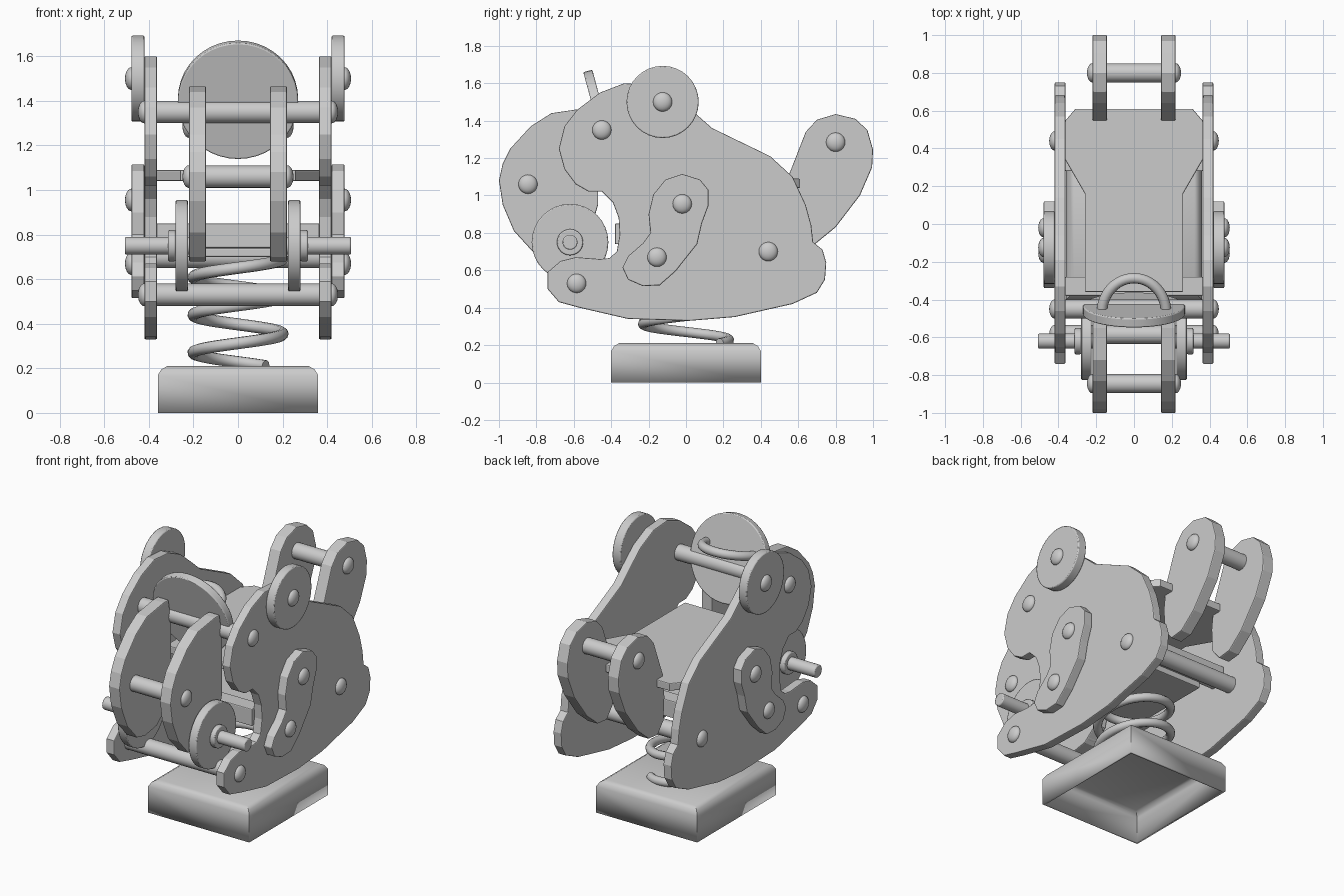
import bpy, bmesh, math
from mathutils import Vector

cube = bpy.data.objects.get("Cube")
if cube:
    bpy.data.objects.remove(cube, do_unlink=True)

grey = bpy.data.materials.new("plain_grey")
grey.use_nodes = True
COLOUR = (0.6, 0.6, 0.6, 1)
grey.diffuse_color = COLOUR
grey.node_tree.nodes["Principled BSDF"].inputs["Base Color"].default_value = COLOUR


def finish(bm, name, bevel=0, smooth=False):
    bmesh.ops.recalc_face_normals(bm, faces=bm.faces)
    mesh = bpy.data.meshes.new(name)
    bm.to_mesh(mesh)
    bm.free()
    mesh.materials.append(grey)
    ob = bpy.data.objects.new(name, mesh)
    bpy.context.collection.objects.link(ob)
    if smooth:
        bpy.ops.object.select_all(action='DESELECT')
        ob.select_set(True)
        bpy.context.view_layer.objects.active = ob
        bpy.ops.object.shade_smooth_by_angle(angle=math.radians(35))
    if bevel:
        mod = ob.modifiers.new("soft_edges", 'BEVEL')
        mod.width, mod.segments, mod.angle_limit = bevel, 2, math.radians(50)
    return ob


def prism(name, points, start, depth, bevel=0.006, smooth=False):
    """Extrude an outline (3D points) along a depth vector."""
    bm = bmesh.new()
    face = bm.faces.new([bm.verts.new(Vector(p) + Vector(start)) for p in points])
    ext = bmesh.ops.extrude_face_region(bm, geom=[face])["geom"]
    moved = [v for v in ext if isinstance(v, bmesh.types.BMVert)]
    bmesh.ops.translate(bm, verts=moved, vec=depth)
    return finish(bm, name, bevel, smooth)


def side_pair(name, outline, x0, x1, smooth=False):
    """Matching upright plates on both sides, outline in (y, z)."""
    for label, s in (("left", 1), ("right", -1)):
        prism(f"{label}_{name}", [(0, y, z) for y, z in outline],
              (s * x0, 0, 0), (s * (x1 - x0), 0, 0), smooth=smooth)


def circle(y, z, r, n=32):
    return [(y + r * math.cos(math.tau * i / n), z + r * math.sin(math.tau * i / n))
            for i in range(n)]


def rod(name, y, z, r, x0, x1):
    prism(name, [(0, a, b) for a, b in circle(y, z, r, 24)], (x0, 0, 0), (x1 - x0, 0, 0), 0.003, True)


def caps(name, y, z, x):
    """Domed bolt caps on both outer faces."""
    for label, s in (("left", 1), ("right", -1)):
        bm = bmesh.new()
        bmesh.ops.create_uvsphere(bm, u_segments=20, v_segments=12, radius=0.051)
        bmesh.ops.scale(bm, verts=bm.verts, vec=(0.57, 1, 1))
        bmesh.ops.translate(bm, verts=bm.verts, vec=(s * x, y, z))
        finish(bm, f"{label}_{name}_cap", smooth=True)


def tube(name, path, r):
    curve = bpy.data.curves.new(name, 'CURVE')
    curve.dimensions, curve.bevel_depth, curve.bevel_resolution = '3D', r, 3
    curve.use_fill_caps = True
    spline = curve.splines.new('POLY')
    spline.points.add(len(path) - 1)
    for point, co in zip(spline.points, path):
        point.co = (*co, 1)
    spline.use_smooth = True
    curve.materials.append(grey)
    ob = bpy.data.objects.new(name, curve)
    bpy.context.collection.objects.link(ob)


# Hollow base box, open underneath, with softened top edges
bm = bmesh.new()
bmesh.ops.create_cube(bm, size=1)
bmesh.ops.scale(bm, verts=bm.verts, vec=(0.72, 0.8, 0.21))
bmesh.ops.translate(bm, verts=bm.verts, vec=(0, 0, 0.105))
bmesh.ops.delete(bm, geom=[f for f in bm.faces if f.normal.z < -0.9], context='FACES')
top = [e for e in bm.edges if all(v.co.z > 0.2 for v in e.verts)]
bmesh.ops.bevel(bm, geom=top, offset=0.042, segments=2, affect='EDGES', profile=0.4)
base = finish(bm, "base_box", smooth=True)
wall = base.modifiers.new("wall", 'SOLIDIFY')
wall.thickness, wall.offset = 0.02, -1

# Coil spring
turns, steps = 2.9, 120
tube("spring", [(0.2 * math.cos(a), 0.23 * math.sin(a), 0.21 + 0.49 * i / steps)
                for i in range(steps + 1)
                for a in [math.tau * turns * i / steps + 0.9]], 0.027)

# Spring mount under the seat
def box(name, x, y0, y1, z0, z1):
    prism(name, [(-x, y0, z0), (x, y0, z0), (x, y1, z0), (-x, y1, z0)], (0, 0, 0), (0, 0, z1 - z0))

box("spring_plate", 0.25, -0.3, 0.3, 0.7, 0.74)
for label, s in (("front", -1), ("rear", 1)):
    box(label + "_cross_bar", 0.365, s * 0.33 - 0.05, s * 0.33 + 0.05, 0.74, 0.85)

# Flat seat, wide at the rear
half = [(0.26, -0.36), (0.26, 0.16), (0.37, 0.35), (0.37, 0.54), (0.31, 0.61)]
prism("seat", [(x, y, 0) for x, y in half] + [(-x, y, 0) for x, y in reversed(half)],
      (0, 0, 1.04), (0, 0, 0.05))

# Large body side panels
body = [(-.74, .50), (-.68, .43), (-.57, .40), (-.31, .34), (.02, .33), (.26, .35),
        (.57, .42), (.70, .48), (.743, .55), (.75, .64), (.73, .71), (.68, .75),
        (.67, .84), (.64, .95), (.57, 1.10), (.45, 1.21), (.14, 1.36), (.06, 1.43),
        (-.06, 1.53), (-.19, 1.59), (-.33, 1.60), (-.46, 1.55), (-.58, 1.46),
        (-.65, 1.37), (-.68, 1.25), (-.65, 1.14), (-.59, 1.06), (-.52, 1.02),
        (-.45, 1.02), (-.39, .96), (-.36, .88), (-.355, .79), (-.37, .70), (-.41, .665),
        (-.46, .66), (-.59, .67), (-.67, .65), (-.74, .59)]
side_pair("body_panel", body, 0.363, 0.42)

# Leg plates and round ears on the outside
leg = [(-.11, 1.085), (-.02, 1.115), (.075, 1.085), (.12, 1.03), (.12, .945),
       (.085, .85), (.06, .74), (-.055, .595), (-.14, .52), (-.23, .515), (-.31, .55),
       (-.34, .615), (-.31, .675), (-.23, .745), (-.19, .80), (-.2, .90), (-.175, 1.005)]
side_pair("leg_plate", leg, 0.42, 0.478)
side_pair("ear", circle(-.125, 1.5, .193), 0.42, 0.478, True)

# Inner nose plates and tail plates
nose = [(-1, 1.08), (-.98, .95), (-.92, .81), (-.82, .70), (-.74, .68), (-.62, .70),
        (-.52, .78), (-.47, .95), (-.47, 1.3), (-.5, 1.465), (-.55, 1.465), (-.72, 1.44),
        (-.83, 1.37), (-.94, 1.25), (-.98, 1.17)]
side_pair("nose_plate", nose, 0.143, 0.22)
tail = [(.55, 1.11), (.64, 1.34), (.70, 1.405), (.80, 1.435), (.905, 1.41), (.97, 1.35),
        (1, 1.245), (.995, 1.15), (.93, 1), (.80, .83), (.69, .74), (.6, .73),
        (.54, .8), (.53, .95)]
side_pair("tail_plate", tail, 0.143, 0.22)

# Foot discs with collars and foot pegs
side_pair("foot_disc", circle(-.62, .75, .205), 0.225, 0.28, True)
side_pair("peg_collar", circle(-.62, .75, .07), 0.28, 0.314, True)
side_pair("foot_peg", circle(-.62, .75, .04), 0.15, 0.507, True)

# Cross rods and bolt caps
for name, y, z, x in (("neck", -.45, 1.35, .42), ("lower_front", -.585, .53, .42),
                      ("lower_rear", .44, .70, .42), ("nose", -.845, 1.06, .22),
                      ("tail", .80, 1.285, .22)):
    rod(name + "_rod", y, z, 0.05, -x, x)
    caps(name, y, z, x)
for name, y, z in (("ear", -.125, 1.5), ("knee", -.02, .955), ("heel", -.155, .67)):
    caps(name, y, z, 0.478)

# Tilted round face disc with a looped hand grip
lean = math.radians(15)
along = Vector((0, -math.sin(lean), math.cos(lean)))
back = Vector((0, math.cos(lean), math.sin(lean)))
centre = Vector((0, -.455, 1.405))
prism("face_disc", [Vector((a, 0, 0)) + along * b for a, b in circle(0, 0, .27, 40)],
      centre - back * 0.025, back * 0.05, smooth=True)
grip = centre + along * 0.06
tube("hand_grip", [grip + Vector((0.17 * math.cos(a), 0, 0)) + back * 0.19 * math.sin(a)
                   for a in [math.pi * i / 24 for i in range(25)]], 0.028)
